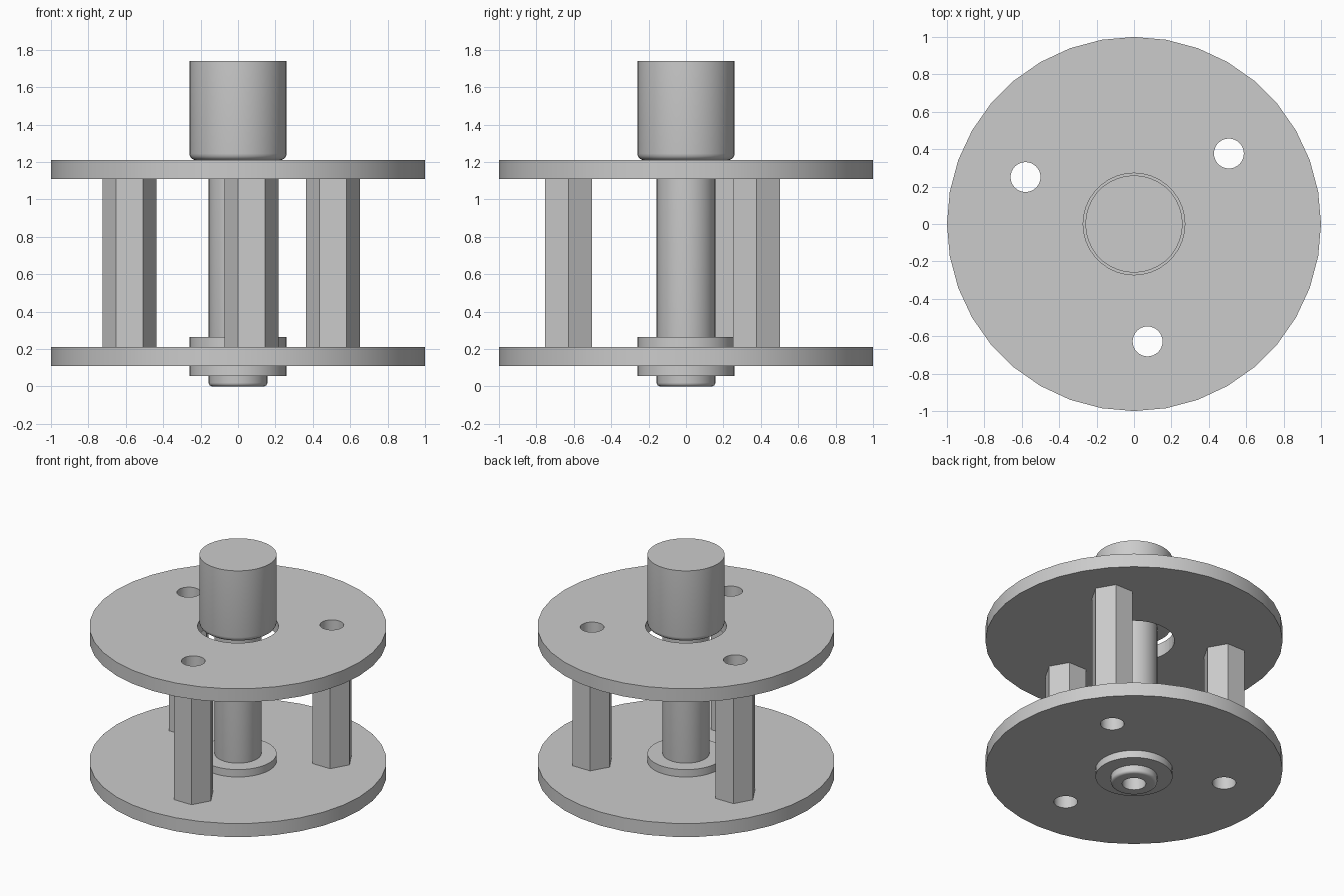
import bpy, bmesh
from math import sin, cos, pi, radians

cube = bpy.data.objects.get("Cube")
if cube:
    bpy.data.objects.remove(cube, do_unlink=True)

grey = bpy.data.materials.new("plain_grey")
grey.use_nodes = True
colour = (0.6, 0.6, 0.6, 1)
grey.diffuse_color = colour
grey.node_tree.nodes["Principled BSDF"].inputs["Base Color"].default_value = colour

SIDES = 36
POST_ANGLES = [36.6 + 120 * i for i in range(3)]
POST_SPOTS = [(0.632 * cos(radians(a)), 0.632 * sin(radians(a))) for a in POST_ANGLES]


def lathe(name, profile, sides=SIDES, spot=(0, 0)):
    """Revolve a closed (radius, height) outline about the z axis."""
    bm = bmesh.new()
    rings = []
    for i in range(sides):
        a = 2 * pi * i / sides
        rings.append([bm.verts.new((r * cos(a), r * sin(a), z)) for r, z in profile])
    n = len(profile)
    for i in range(sides):
        here, there = rings[i], rings[(i + 1) % sides]
        for j in range(n):
            k = (j + 1) % n
            if profile[j][0] or profile[k][0]:
                bm.faces.new((here[j], there[j], there[k], here[k]))
    bmesh.ops.remove_doubles(bm, verts=bm.verts, dist=1e-5)
    bmesh.ops.recalc_face_normals(bm, faces=bm.faces)
    mesh = bpy.data.meshes.new(name)
    bm.to_mesh(mesh)
    bm.free()
    mesh.materials.append(grey)
    ob = bpy.data.objects.new(name, mesh)
    ob.location = (*spot, 0)
    bpy.context.collection.objects.link(ob)
    return ob


def rod(name, radius, low, high, sides=SIDES, spot=(0, 0)):
    return lathe(name, [(0, low), (radius, low), (radius, high), (0, high)], sides, spot)


def activate(ob):
    bpy.ops.object.select_all(action='DESELECT')
    ob.select_set(True)
    bpy.context.view_layer.objects.active = ob


def drill(ob, cutters):
    """Cut each helper out of the part, then discard the helper."""
    activate(ob)
    for cutter in cutters:
        cutter.hide_render = True
        mod = ob.modifiers.new("hole", 'BOOLEAN')
        mod.object, mod.operation, mod.solver = cutter, 'DIFFERENCE', 'EXACT'
        bpy.ops.object.modifier_apply(modifier=mod.name)
        bpy.data.objects.remove(cutter, do_unlink=True)


def rounded(radius, low, bevel, steps=4):
    """Quarter-round outline of a lower rim."""
    return [(radius - bevel + bevel * sin(t), low + bevel - bevel * cos(t))
            for t in (pi / 2 * i / steps for i in range(steps + 1))]


parts = []

# Round plates with bolt holes and a centre opening
for name, low, opening in (("bottom_plate", 0.11, 0.26), ("top_plate", 1.11, 0.272)):
    plate = rod(name, 1, low, low + 0.1)
    holes = [rod("hole_cutter", 0.08, low - 0.1, low + 0.2, 32, s) for s in POST_SPOTS]
    holes.append(rod("opening_cutter", opening, low - 0.1, low + 0.2))
    drill(plate, holes)
    parts.append(plate)

# Hollow hexagonal spacer posts
for i, spot in enumerate(POST_SPOTS):
    post = rod(f"spacer_post_{i + 1}", 0.145, 0.21, 1.11, 6, spot)
    drill(post, [rod("bore_cutter", 0.08, 0, 1.3, 32, spot)])
    parts.append(post)

# Bearing collar through the bottom plate
parts.append(lathe("bearing_collar", [(0.157, 0.055), (0.26, 0.055), (0.26, 0.265), (0.157, 0.265)]))

# Central shaft with a bored, rounded lower end
parts.append(lathe("shaft", [(0.08, 0)] + rounded(0.157, 0, 0.02)
                   + [(0.157, 1.22), (0, 1.22), (0, 1), (0.08, 1)]))

# Knob with a rounded lower rim
parts.append(lathe("knob", [(0, 1.21)] + rounded(0.26, 1.21, 0.035) + [(0.26, 1.74), (0, 1.74)]))

for part in parts:
    activate(part)
    bpy.ops.object.shade_smooth_by_angle(angle=radians(30))
